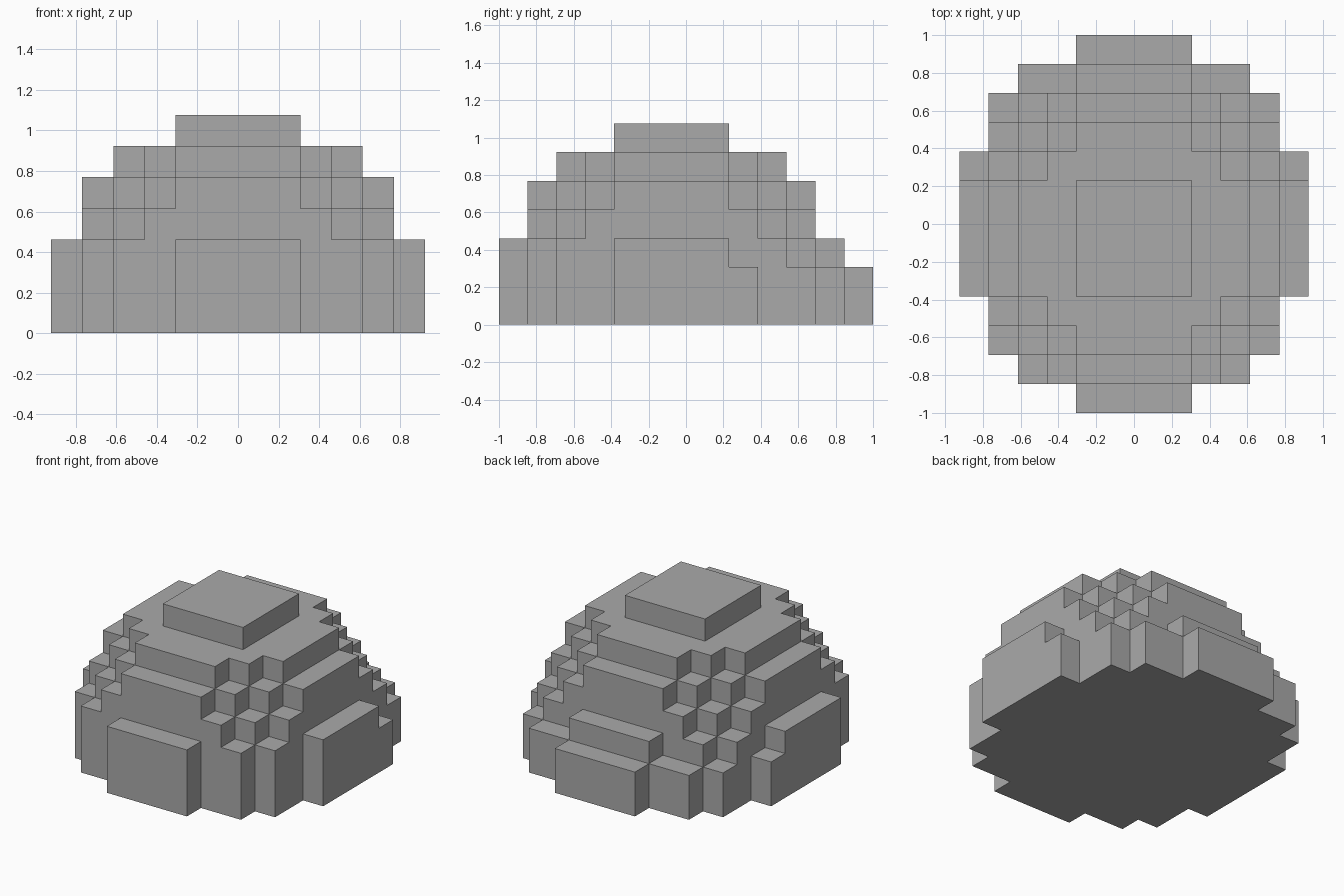
import bpy
import bmesh
from mathutils import Vector

cube = bpy.data.objects.get("Cube")
if cube:
    bpy.data.objects.remove(cube, do_unlink=True)

UNIT = 2 / 13          # edge of one block
RADIUS = 6             # dome radius in blocks
WIDTH, DEPTH, HEIGHT = 12, 13, 7


def in_dome(x, y, z):
    """Block centre lies inside the ball, whose middle is one block up."""
    centre = Vector((x + 0.5 - RADIUS, y + 0.5 - RADIUS, max(z - 0.5, 0.5)))
    return centre.length < RADIUS


def is_filled(x, y, z):
    # The two bottom courses stretch one block further back
    return in_dome(x, y, z) or (z < 2 and in_dome(x, y - 1, z))


# Collect the blocks of the dome and its longer footing
blocks = {(x, y, z)
          for x in range(WIDTH) for y in range(DEPTH) for z in range(HEIGHT)
          if is_filled(x, y, z)}

# Make only the outward block faces, so the shell is closed and hollow
bm = bmesh.new()
origin = Vector((-WIDTH / 2, -DEPTH / 2, 0))
for block in sorted(blocks):
    middle = Vector(block) + Vector((0.5, 0.5, 0.5)) + origin
    for axis in range(3):
        for side in (-1, 1):
            normal = Vector((0, 0, 0))
            normal[axis] = side
            if tuple(int(c) for c in Vector(block) + normal) in blocks:
                continue
            u = Vector((0, 0, 0))
            u[(axis + 1) % 3] = 0.5
            v = normal.cross(u)
            face_middle = middle + normal * 0.5
            corners = (-u - v, u - v, u + v, v - u)
            bm.faces.new([bm.verts.new((face_middle + c) * UNIT)
                          for c in corners])
bmesh.ops.remove_doubles(bm, verts=bm.verts, dist=UNIT / 100)

mesh = bpy.data.meshes.new("stepped_dome")
bm.to_mesh(mesh)
bm.free()

# Plain grey stone
grey = bpy.data.materials.new("plain_grey")
grey.use_nodes = True
colour = (0.4, 0.4, 0.4, 1)
grey.diffuse_color = colour
grey.node_tree.nodes["Principled BSDF"].inputs["Base Color"].default_value = colour
mesh.materials.append(grey)

dome = bpy.data.objects.new("stepped_dome", mesh)
bpy.context.scene.collection.objects.link(dome)
